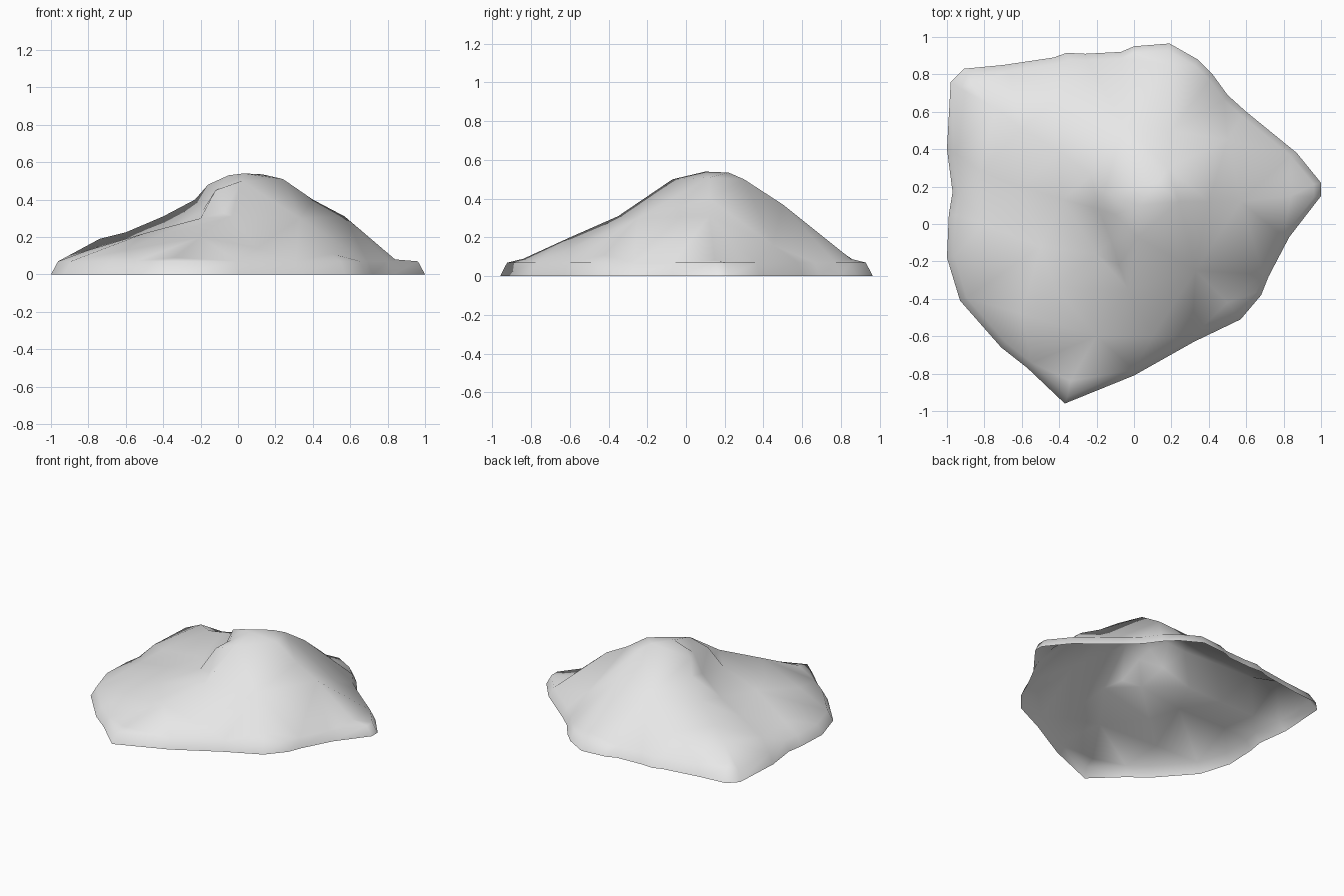
import bpy, bmesh, math
from mathutils import Vector
from mathutils.geometry import delaunay_2d_cdt

if "Cube" in bpy.data.objects:
    bpy.data.objects.remove(bpy.data.objects["Cube"])

# footprint on the ground, counter-clockwise
OUTLINE = [(1, .22), (.87, .38), (.6, .6), (.5, .69), (.42, .8), (.34, .88), (.19, .965),
           (0, .95), (-.07, .92), (-.26, .91), (-.36, .915), (-.43, .89), (-.7, .85), (-.91, .83),
           (-.98, .76), (-1, .4), (-.97, .17), (-.99, .05), (-1, -.18), (-.93, -.41),
           (-.71, -.66), (-.57, -.77), (-.37, -.96), (0, -.81), (.32, -.63), (.57, -.51),
           (.68, -.38), (.72, -.28), (.83, -.07), (1, .15)]
RIM_HEIGHT, RIM_SCALE = .07, .962

# crest and valley lines running down from the summit
LINES = {
    "summit": [(-.16, .17, .48), (-.05, .12, .53), (.03, .1, .54), (.24, .12, .51)],
    "right_ridge": [(.24, .12, .51), (.4, .12, .4), (.57, .12, .31), (.84, .15, .08)],
    "back_ridge": [(.03, .1, .54), (.13, .22, .535), (.18, .3, .5), (.2, .5, .37), (.19, .85, .09)],
    "front_ridge": [(.03, .1, .54), (.02, -.07, .5), (-.03, -.35, .31),
                    (-.2, -.6, .2), (-.34, -.84, .09)],
    "back_left_ridge": [(-.16, .17, .48), (-.23, .26, .40), (-.4, .39, .31), (-.6, .51, .225),
                        (-.74, .62, .19), (-.87, .74, .1)],
    "left_spur": [(.02, -.07, .5), (-.12, -.09, .45), (-.2, -.16, .3), (-.5, -.12, .22), (-.8, 0, .13)],
    "valley": [(-.1, .05, .46), (-.19, .08, .34), (-.38, .13, .23), (-.6, .2, .17), (-.82, .28, .11)],
}
# loose points that keep the broad faces full
FILL = [(.33, -.25, .3), (.5, -.42, .11), (.1, -.6, .14), (-.05, .53, .31), (-.4, .68, .19),
        (-.42, -.34, .21), (-.6, -.48, .13), (-.08, -.22, .33), (.5, .45, .16)]

points, edges = [], []


def add(p):
    p = Vector(p)
    for i, q in enumerate(points):
        if (p - q).length < 1e-4:
            return i
    points.append(p)
    return len(points) - 1


# rim loop
n = len(OUTLINE)
for x, y in OUTLINE:
    add((x * RIM_SCALE, y * RIM_SCALE, RIM_HEIGHT))
edges += [(i, (i + 1) % n) for i in range(n)]
for line in LINES.values():
    ids = [add(p) for p in line]
    edges += list(zip(ids, ids[1:]))
for p in FILL:
    add(p)

# slopes: triangulate between the crest lines
co, _, tris, orig, _, _ = delaunay_2d_cdt([p.to_2d() for p in points], edges, [], 1, 1e-5)
bm = bmesh.new()
verts = []
for c, o in zip(co, orig):
    z = points[o[0]].z if o else min(points, key=lambda p: (p.to_2d() - c).length).z
    verts.append(bm.verts.new((c.x, c.y, z)))
for t in tris:
    bm.faces.new([verts[i] for i in t])

# steep skirt from rim to ground, open underneath
where = {o: i for i, os in enumerate(orig) for o in os}
rim = [verts[where[i]] for i in range(n)]
base = [bm.verts.new((x, y, 0)) for x, y in OUTLINE]
for i in range(n):
    j = (i + 1) % n
    bm.faces.new((base[i], base[j], rim[j], rim[i]))

mesh = bpy.data.meshes.new("mountain")
bm.to_mesh(mesh)
bm.free()
mountain = bpy.data.objects.new("mountain", mesh)
bpy.context.collection.objects.link(mountain)
stone = bpy.data.materials.new("pale_grey_stone")
stone.diffuse_color = (.8, .8, .8, 1)
stone.use_nodes = True
stone.node_tree.nodes["Principled BSDF"].inputs["Base Color"].default_value = stone.diffuse_color
mesh.materials.append(stone)

bpy.context.view_layer.objects.active = mountain
mountain.select_set(True)
bpy.ops.object.shade_smooth_by_angle(angle=math.radians(70))
